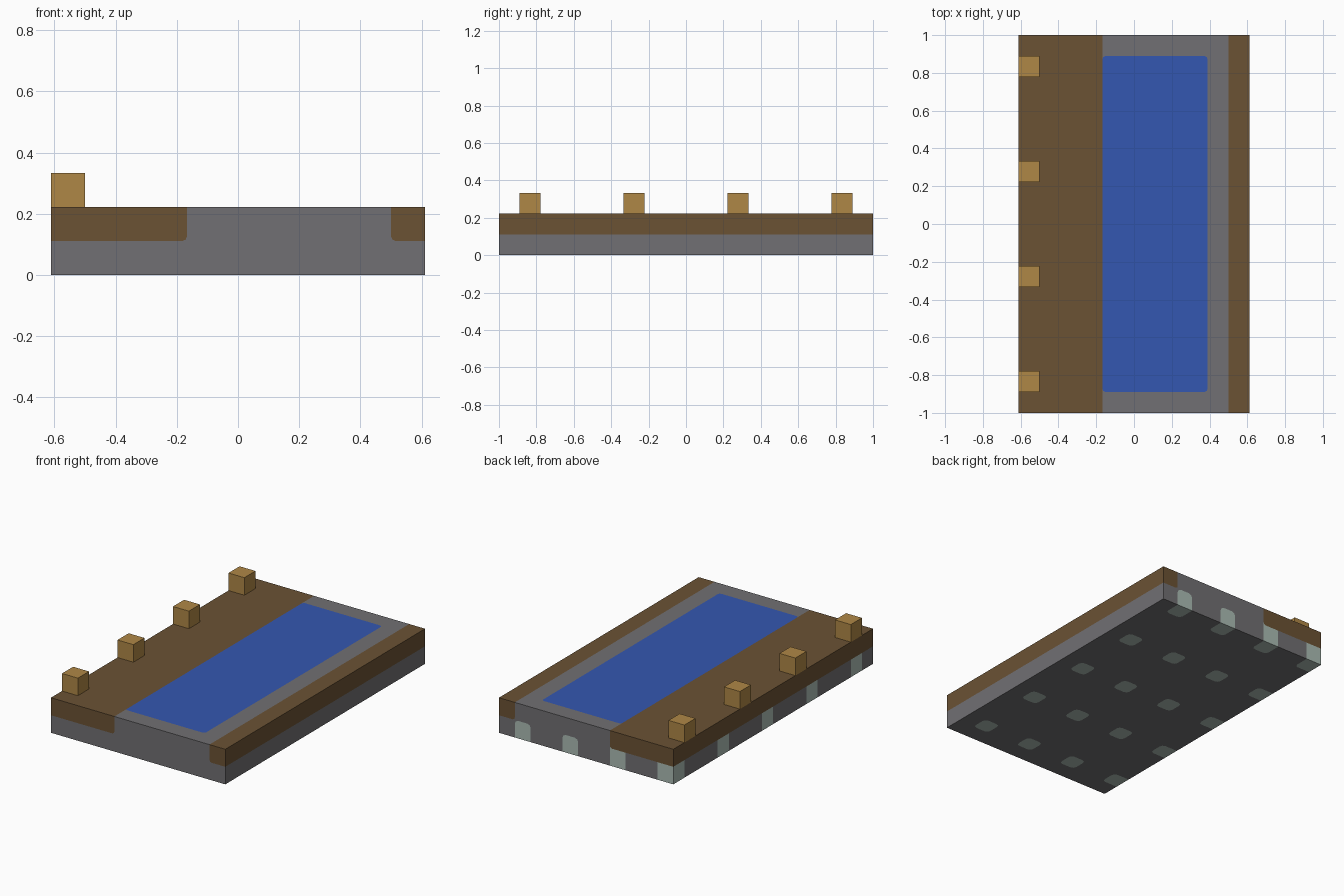
import bpy
import bmesh
from mathutils import Matrix, Vector

if "Cube" in bpy.data.objects:
    bpy.data.objects.remove(bpy.data.objects["Cube"])

C = 2 / 18                      # one grid cell
HX, HY, TOP = 5.5 * C, 9 * C, 2 * C
OUT = 0.1                       # overshoot so that outer faces trim flush


def material(name, rgb):
    mat = bpy.data.materials.new(name)
    mat.use_nodes = True
    linear = [((c / 255 + 0.055) / 1.055) ** 2.4 for c in rgb]
    mat.diffuse_color = (*linear, 1)
    mat.node_tree.nodes["Principled BSDF"].inputs["Base Color"].default_value = (*linear, 1)
    return mat


stone = material("grey stone", (113, 112, 115))
earth = material("brown earth", (107, 82, 52))
water = material("blue water", (52, 87, 177))
wood = material("tan wood", (175, 135, 70))
pale = material("pale stone", (171, 188, 180))


def boxes(name, spans, bevel=0.0, segments=2, mat=None):
    """One object made of boxes, each given by its low and high corner."""
    bm = bmesh.new()
    for low, high in spans:
        low, high = Vector(low), Vector(high)
        place = Matrix.Translation((low + high) / 2) @ Matrix.Diagonal((*(high - low), 1))
        bmesh.ops.create_cube(bm, size=1, matrix=place)
    if bevel:
        bmesh.ops.bevel(bm, geom=bm.edges[:], offset=bevel, segments=segments,
                        profile=0.5, affect='EDGES')
    mesh = bpy.data.meshes.new(name)
    bm.to_mesh(mesh)
    bm.free()
    obj = bpy.data.objects.new(name, mesh)
    bpy.context.collection.objects.link(obj)
    if mat:
        mesh.materials.append(mat)
    return obj


def boolean(obj, cutter, operation):
    mod = obj.modifiers.new("cut", 'BOOLEAN')
    mod.operation, mod.solver, mod.object = operation, 'EXACT', cutter
    bpy.context.view_layer.objects.active = obj
    bpy.ops.object.modifier_apply(modifier=mod.name)


def inlay(base, name, spans, mat, bevel):
    """Carve rounded boxes out of the base and fill the gap with a flush part."""
    cutter = boxes("cutter", spans, bevel)
    cutter.hide_render = True
    part = base.copy()
    part.data = base.data.copy()
    part.name = name
    bpy.context.collection.objects.link(part)
    boolean(part, cutter, 'INTERSECT')
    boolean(base, cutter, 'DIFFERENCE')
    part.data.materials.clear()
    part.data.materials.append(mat)
    for poly in part.data.polygons:
        poly.material_index = 0
    bpy.data.objects.remove(cutter)


# Stone slab
slab = boxes("stone_slab", [((-HX, -HY, 0), (HX, HY, TOP))], mat=stone)

# Earth banks on both long sides
inlay(slab, "wide_bank", [((-HX - OUT, -HY - OUT, C), (-1.5 * C, HY + OUT, TOP + OUT))],
      earth, 0.015)
inlay(slab, "narrow_bank", [((4.5 * C, -HY - OUT, C), (HX + OUT, HY + OUT, TOP + OUT))],
      earth, 0.015)

# Water channel
inlay(slab, "water", [((-1.5 * C, -8 * C, 0.13), (3.5 * C, 8 * C, TOP + OUT))],
      water, 0.015)

# Pale stones set in the underside, reaching the back and one long side
spans = []
for i in range(4):
    for j in range(5):
        x = HX - (3 * i + 1) * C
        y = HY - 4 * j * C
        top = C if i < 2 else C + 0.04
        spans.append(((x - C - (OUT if i == 3 else 0), y - C, -OUT),
                      (x, y + (OUT if j == 0 else 0), top)))
inlay(slab, "pale_stones", spans, pale, 0.024)

# Row of wooden posts
for n, y in enumerate((-7.5, -2.5, 2.5, 7.5)):
    boxes(f"post_{n + 1}", [((-HX, (y - 0.5) * C, TOP), (-HX + C, (y + 0.5) * C, TOP + C))],
          mat=wood)
